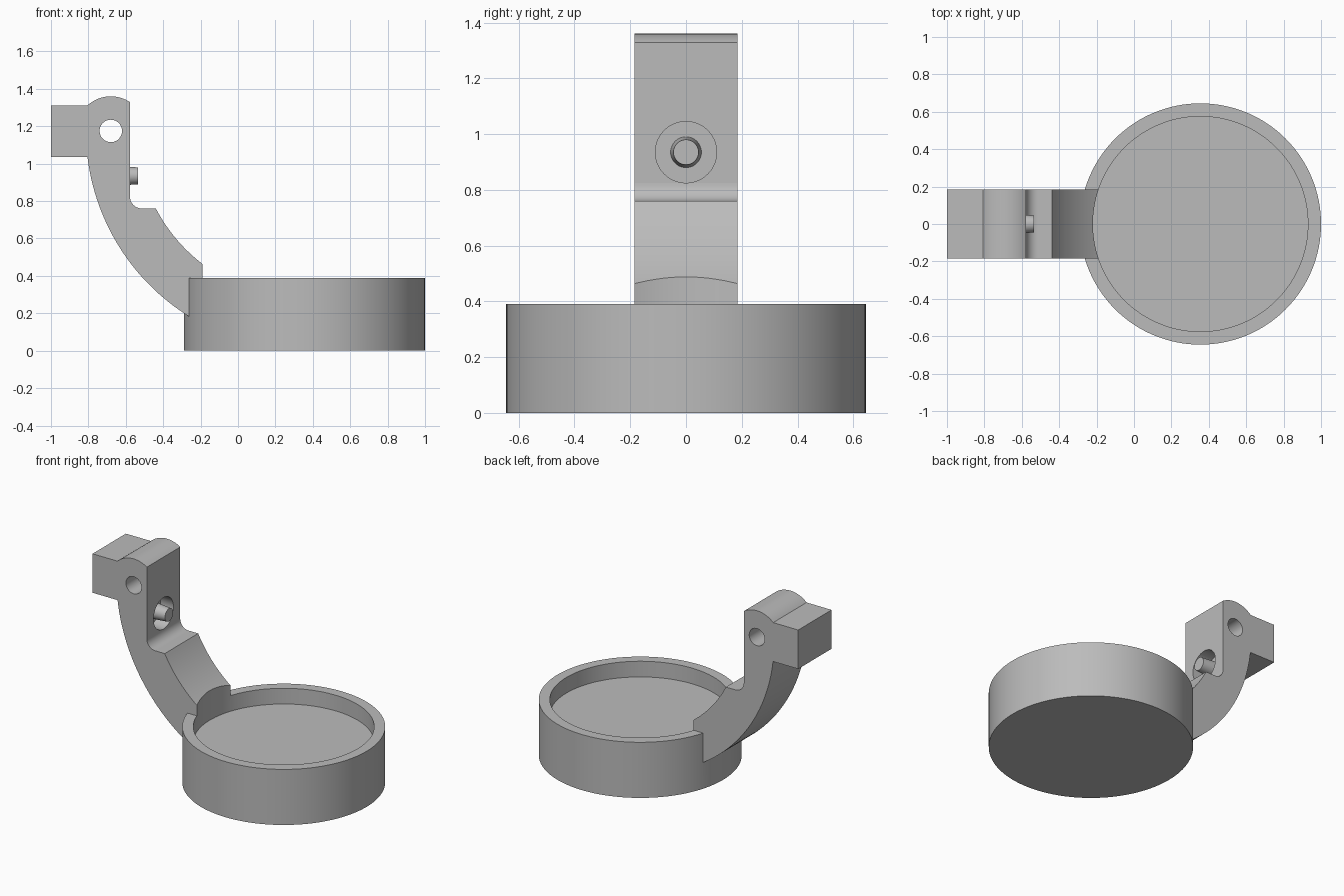
import bpy, bmesh, math
from mathutils import Matrix, Vector

if "Cube" in bpy.data.objects:
    bpy.data.objects.remove(bpy.data.objects["Cube"])

GREY = (0.5, 0.5, 0.5, 1.0)
grey = bpy.data.materials.new("plain grey")
grey.use_nodes = True
grey.diffuse_color = GREY
grey.node_tree.nodes["Principled BSDF"].inputs["Base Color"].default_value = GREY

CUP_X, CUP_R, CUP_H = 0.355, 0.645, 0.39
WELL_R, WELL_Z = 0.575, 0.28
HALF_W = 0.185
FACE_X = -0.578
HINGE = (-0.68, 1.175)


def add_object(name, bm):
    bmesh.ops.recalc_face_normals(bm, faces=bm.faces[:])
    mesh = bpy.data.meshes.new(name)
    bm.to_mesh(mesh)
    bm.free()
    mesh.materials.append(grey)
    obj = bpy.data.objects.new(name, mesh)
    bpy.context.collection.objects.link(obj)
    return obj


def cylinder(name, start, end, r1, r2=None, segments=96):
    start, end = Vector(start), Vector(end)
    axis = end - start
    turn = axis.to_track_quat('Z', 'Y').to_matrix().to_4x4()
    bm = bmesh.new()
    bmesh.ops.create_cone(bm, cap_ends=True, segments=segments, radius1=r1,
                          radius2=r1 if r2 is None else r2, depth=axis.length,
                          matrix=Matrix.Translation((start + end) / 2) @ turn)
    return add_object(name, bm)


def extrude_profile(name, points):
    bm = bmesh.new()
    face = bm.faces.new([bm.verts.new((x, -HALF_W, z)) for x, z in points])
    side = bmesh.ops.extrude_face_region(bm, geom=[face])["geom"]
    bmesh.ops.translate(bm, vec=(0, 2 * HALF_W, 0),
                        verts=[v for v in side if isinstance(v, bmesh.types.BMVert)])
    return add_object(name, bm)


def arc(centre, radius, a0, a1, steps):
    angles = [math.radians(a0 + (a1 - a0) * i / steps) for i in range(steps + 1)]
    return [(centre[0] + radius * math.cos(a), centre[1] + radius * math.sin(a))
            for a in angles]


def combine(target, tool, operation):
    mod = target.modifiers.new("combine", 'BOOLEAN')
    mod.operation, mod.solver, mod.object = operation, 'EXACT', tool
    bpy.context.view_layer.objects.active = target
    bpy.ops.object.modifier_apply(modifier=mod.name)
    bpy.data.objects.remove(tool)


def smooth(obj):
    bpy.ops.object.select_all(action='DESELECT')
    obj.select_set(True)
    bpy.context.view_layer.objects.active = obj
    bpy.ops.object.shade_smooth_by_angle(angle=math.radians(25))


# Curved arm: both sweeps share a centre above the cup
centre = (CUP_X, HINGE[1])
profile = [(-1, 1.31), (-1, 1.037), (-0.805, 1.037)]
profile += arc(centre, 1.168, 187.5, 244, 32)            # outer sweep
profile += [(0.0, 0.3)]                                  # root inside the cup
profile += arc(centre, 0.896, 240, 207.6, 24)            # inner sweep
profile += arc((FACE_X + 0.065, 0.825), 0.065, 270, 180, 10)  # fillet
profile += arc(HINGE, 0.185, 56.5, 133, 20)              # rounded head
arm = extrude_profile("curved_arm", profile)
arm_cuts = [
    cylinder("hinge_hole", (HINGE[0], -1, HINGE[1]), (HINGE[0], 1, HINGE[1]), 0.06, segments=48),
    cylinder("pin_recess", (FACE_X - 0.1, 0, 0.935), (-0.4, 0, 0.935), 0.11, segments=64),
]
for cut in arm_cuts:
    combine(arm, cut, 'DIFFERENCE')

# Round cup joined to the arm, then hollowed so the arm follows its inner wall
cup = cylinder("cup_and_arm", (CUP_X, 0, 0), (CUP_X, 0, CUP_H), CUP_R, segments=128)
combine(cup, arm, 'UNION')
well = cylinder("well", (CUP_X, 0, WELL_Z), (CUP_X, 0, 0.9), WELL_R, segments=128)
combine(cup, well, 'DIFFERENCE')
smooth(cup)

# Tapered pin standing in the recess
pin = cylinder("spring_pin", (FACE_X - 0.11, 0, 0.935), (-0.535, 0, 0.935), 0.056, 0.045, 48)
smooth(pin)
